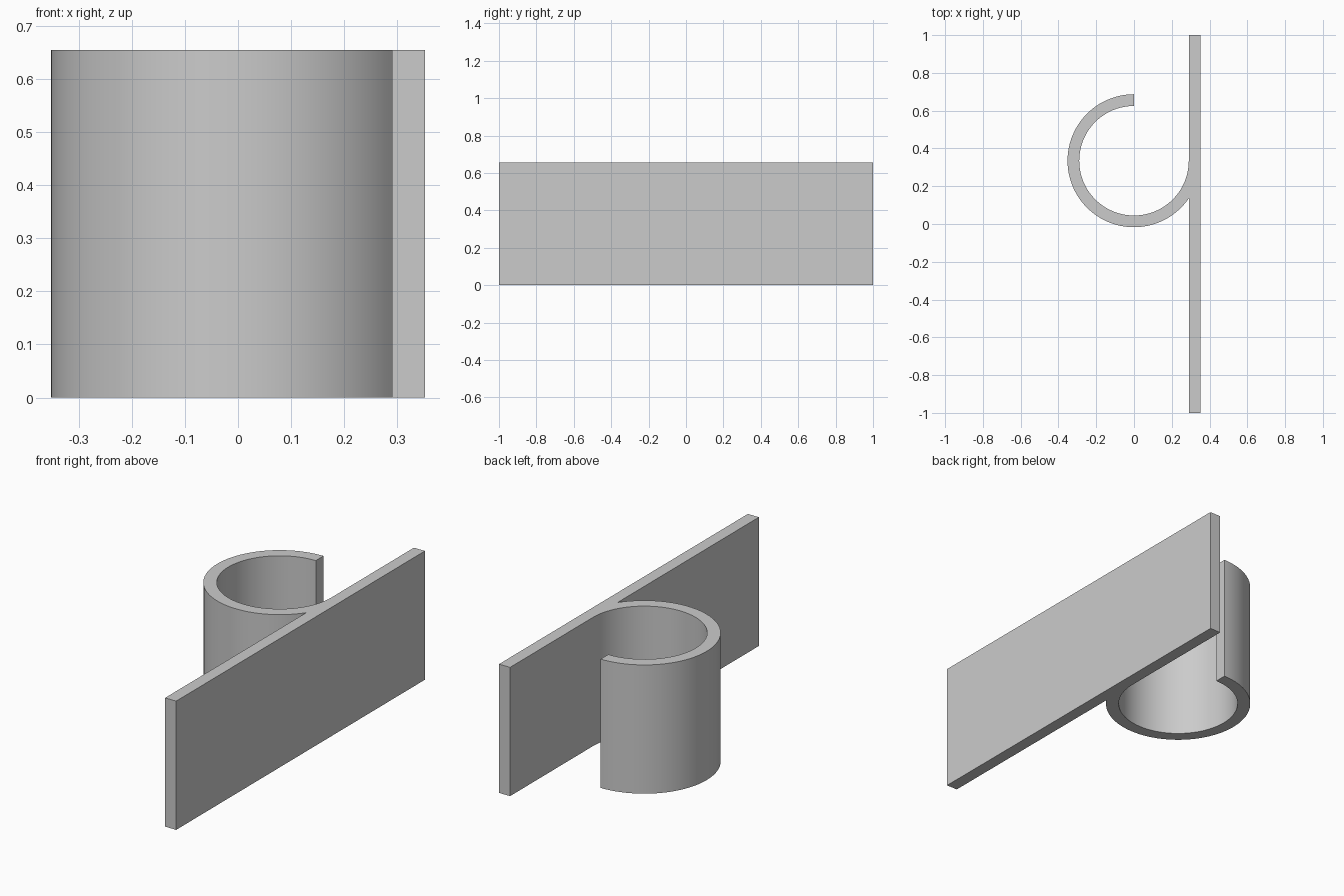
import bpy, bmesh
from math import sin, cos, acos, pi, radians

cube = bpy.data.objects.get("Cube")
if cube:
    bpy.data.objects.remove(cube, do_unlink=True)

HEIGHT = 0.655
R_OUT, R_IN = 0.352, 0.29
CENTRE_Y = 0.335
SEGMENTS = 60

# Plain grey material
grey = bpy.data.materials.new("light grey")
grey.use_nodes = True
colour = (0.6, 0.6, 0.6, 1)
grey.diffuse_color = colour
grey.node_tree.nodes["Principled BSDF"].inputs["Base Color"].default_value = colour


def arc(radius, start, end):
    """Points along an arc around the loop's centre."""
    angles = [start + (end - start) * i / SEGMENTS for i in range(SEGMENTS + 1)]
    return [(radius * cos(a), CENTRE_Y + radius * sin(a)) for a in angles]


# Outline: flat plate that runs into a three-quarter loop
join = 2 * pi - acos(R_IN / R_OUT)
outline = [(R_IN, -1), (R_OUT, -1), (R_OUT, 1), (R_IN, 1)]
outline += arc(R_IN, 2 * pi, pi / 2)
outline += arc(R_OUT, pi / 2, join)

# Extrude the outline upwards
bm = bmesh.new()
base = bm.faces.new([bm.verts.new((x, y, 0)) for x, y in outline])
top = bmesh.ops.extrude_face_region(bm, geom=[base], use_keep_orig=True)
bmesh.ops.translate(bm, vec=(0, 0, HEIGHT),
                    verts=[g for g in top["geom"] if isinstance(g, bmesh.types.BMVert)])
bmesh.ops.recalc_face_normals(bm, faces=bm.faces[:])

mesh = bpy.data.meshes.new("plate_with_loop")
bm.to_mesh(mesh)
bm.free()
mesh.materials.append(grey)
clip = bpy.data.objects.new("plate_with_loop", mesh)
bpy.context.collection.objects.link(clip)

# Smooth the loop, keep the edges crisp
bpy.ops.object.select_all(action="DESELECT")
clip.select_set(True)
bpy.context.view_layer.objects.active = clip
bpy.ops.object.shade_smooth_by_angle(angle=radians(30))
